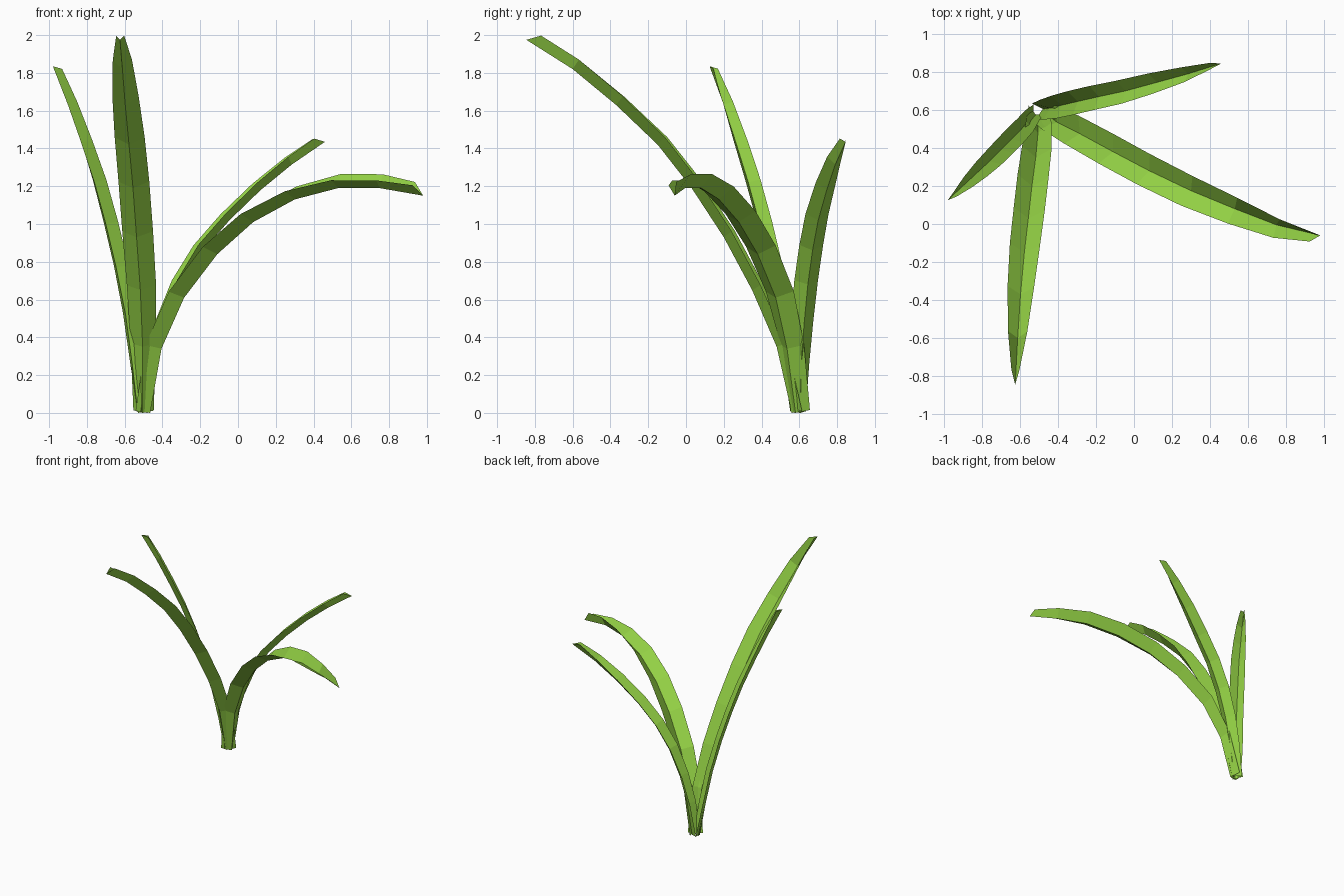
import bpy, math
from mathutils import Vector, Matrix

if "Cube" in bpy.data.objects:
    bpy.data.objects.remove(bpy.data.objects["Cube"])

green = bpy.data.materials.new("leaf green")
green.diffuse_color = (0.29, 0.63, 0.058, 1)
green.use_nodes = True
green.node_tree.nodes["Principled BSDF"].inputs["Base Color"].default_value = green.diffuse_color

LIFT = .06                                               # fold depth of a blade
PROFILE = [.66, .82, .95, 1, 1, .97, .85, .62, .26]      # half width along a blade


def blade(name, path, width, roll, depth=1.0):
    """Folded grass blade: a midrib with one raised strip on each side."""
    pts = [Vector(p) for p in path]
    last = len(pts) - 1
    lean = pts[-1] - pts[0]
    verts, faces = [], []
    for i, p in enumerate(pts):
        tangent = (pts[min(i + 1, last)] - pts[max(i - 1, 0)]).normalized()
        flat = Vector((tangent.x, tangent.y, 0))
        if i == 0:
            flat = Vector((lean.x, lean.y, 0))
        side = Vector((0, 0, 1)).cross(flat.normalized())
        side = (side - tangent * side.dot(tangent)).normalized()
        turn = Matrix.Rotation(-roll * (i / last) ** 2, 3, tangent)
        side = turn @ side
        up = tangent.cross(side) * LIFT * depth
        back = tangent * (-0.055 * depth if i == last else 0)  # midrib juts out at the tip
        w = width * PROFILE[i]
        verts += [p + side * w + up + back, p, p - side * w + up + back]
        if i:
            a = 3 * i
            for k in (0, 1):
                faces.append((a - 3 + k, a - 2 + k, a + 1 + k, a + k))
    mesh = bpy.data.meshes.new(name)
    mesh.from_pydata(verts, [], faces)
    # make the inner (upper) side the front
    if mesh.polygons[8].normal.z < 0:
        mesh.flip_normals()
    mesh.materials.append(green)
    obj = bpy.data.objects.new(name, mesh)
    bpy.context.collection.objects.link(obj)


# drooping blade to the right
blade("drooping_blade", [
    (-.465, .58, 0), (-.405, .535, .34), (-.285, .475, .61), (-.11, .38, .84),
    (.08, .28, 1.01), (.30, .175, 1.13), (.53, .08, 1.19), (.75, -.005, 1.19),
    (.98, -.06, 1.15)], .087, -.4)

# tall blade leaning to the front
blade("front_blade", [
    (-.505, .56, 0), (-.505, .48, .35), (-.517, .35, .65), (-.537, .20, .93),
    (-.556, .03, 1.19), (-.577, -.15, 1.42), (-.597, -.37, 1.63),
    (-.612, -.60, 1.82), (-.625, -.845, 1.975)], .082, -.05)

# steep blade leaning to the left
blade("left_blade", [
    (-.53, .575, 0), (-.56, .54, .26), (-.595, .495, .52), (-.645, .445, .77),
    (-.70, .39, 1.0), (-.76, .33, 1.22), (-.83, .265, 1.43), (-.90, .20, 1.63),
    (-.98, .125, 1.835)], .056, .1, .65)

# arching blade to the back right
blade("back_blade", [
    (-.48, .605, 0), (-.44, .61, .25), (-.38, .625, .47), (-.295, .645, .68),
    (-.185, .67, .86), (-.045, .70, 1.02), (.12, .745, 1.18), (.285, .79, 1.315),
    (.46, .845, 1.435)], .064, .1, .8)
